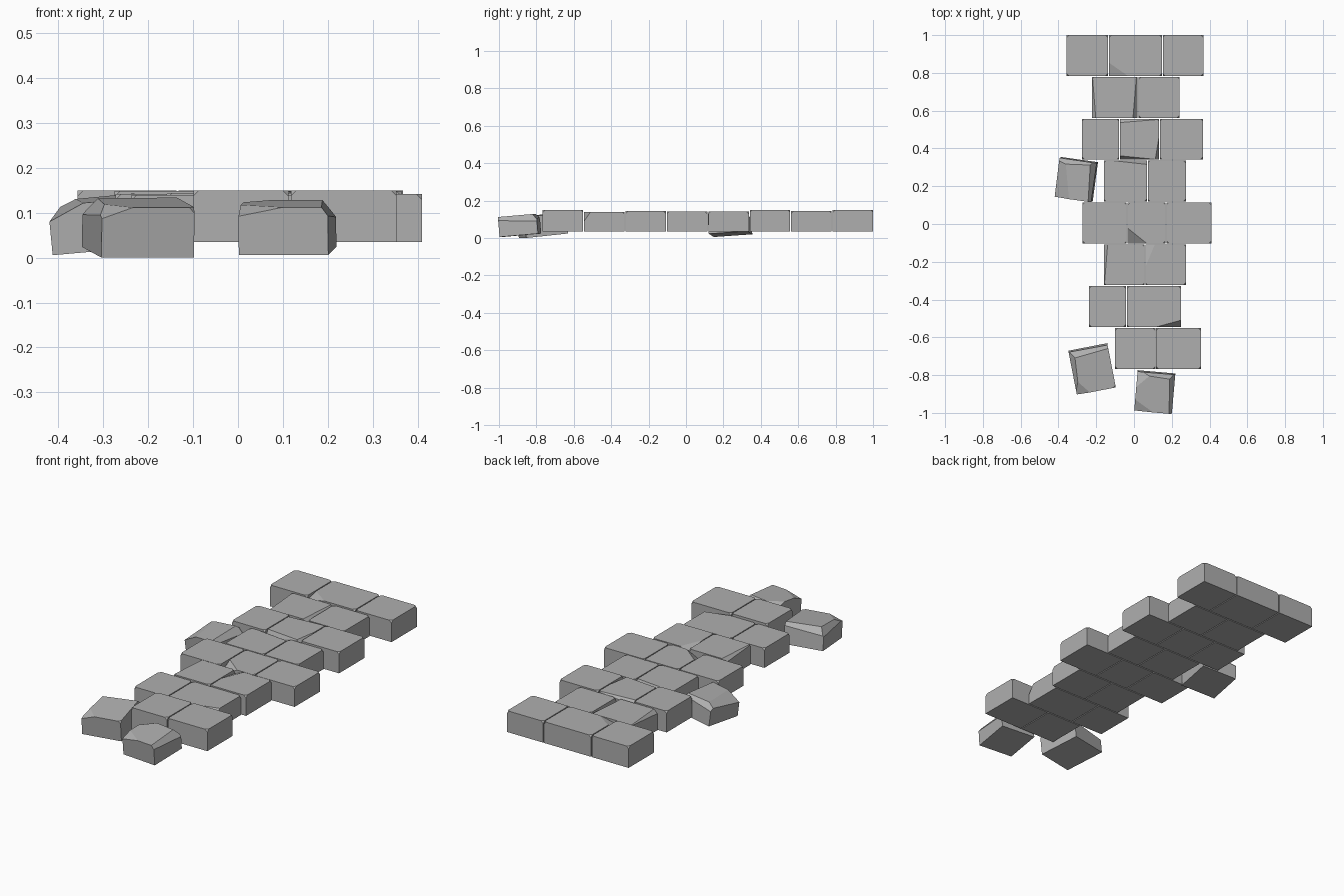
import bpy, bmesh
from math import radians
from mathutils import Vector, Euler

cube = bpy.data.objects.get("Cube")
if cube:
    bpy.data.objects.remove(cube)

stone_grey = bpy.data.materials.new("stone_grey")
stone_grey.use_nodes = True
colour = (0.43, 0.43, 0.43, 1)
stone_grey.diffuse_color = colour
stone_grey.node_tree.nodes["Principled BSDF"].inputs["Base Color"].default_value = colour

BASE = 0.035


def stone(name, size, location, chips=(), tilt=(0, 0, 0)):
    """Block with chipped top corners; a chip is (side x, side y, reach x, reach y, depth)."""
    half = Vector(size) / 2
    bm = bmesh.new()
    bmesh.ops.create_cube(bm, size=1)
    bmesh.ops.scale(bm, vec=size, verts=bm.verts)
    nicks = [(sx, sy, 0.013, 0.013, 0.013) for sx in (-1, 1) for sy in (-1, 1)]
    for sx, sy, a, b, d in list(chips) + nicks:
        corner = Vector((sx * half.x, sy * half.y, half.z))
        cut = bmesh.ops.bisect_plane(
            bm, geom=bm.verts[:] + bm.edges[:] + bm.faces[:],
            plane_co=corner - Vector((0, 0, d)),
            plane_no=Vector((sx / a, sy / b, 1 / d)).normalized(), clear_outer=True)
        edges = [e for e in cut["geom_cut"] if isinstance(e, bmesh.types.BMEdge)]
        if edges:
            bmesh.ops.holes_fill(bm, edges=edges)
    bmesh.ops.recalc_face_normals(bm, faces=bm.faces)
    mesh = bpy.data.meshes.new(name)
    bm.to_mesh(mesh)
    bm.free()
    mesh.materials.append(stone_grey)
    obj = bpy.data.objects.new(name, mesh)
    obj.location = location
    obj.rotation_euler = Euler([radians(t) for t in tilt])
    bpy.context.collection.objects.link(obj)


# Courses of the path, back to front: top height and joints across
courses = [
    (0.150, (-0.36, -0.135, 0.15, 0.37)),
    (0.145, (-0.225, 0.022, 0.243)),
    (0.149, (-0.277, -0.077, 0.135, 0.367)),
    (0.142, (-0.162, 0.071, 0.277)),
    (0.142, (-0.275, -0.036, 0.169, 0.412)),
    (0.144, (-0.162, 0.058, 0.277)),
    (0.140, (-0.24, -0.04, 0.25)),
    (0.150, (-0.102, 0.115, 0.356)),
]
# Larger breaks, by course and stone
breaks = {
    (0, 1): [(-1, -1, 0.1, 0.07, 0.02)],
    (1, 0): [(1, -1, 0.025, 0.3, 0.03), (-1, -1, 0.02, 0.25, 0.02)],
    (2, 1): [(-1, 1, 0.25, 0.02, 0.02), (1, -1, 0.02, 0.12, 0.03),
             (-1, -1, 0.2, 0.02, 0.04)],
    (3, 0): [(1, 1, 0.18, 0.02, 0.04)],
    (4, 1): [(-1, -1, 0.1, 0.08, 0.05)],
    (5, 0): [(-1, 1, 0.02, 0.25, 0.02)],
    (5, 1): [(-1, 1, 0.05, 0.12, 0.02)],
    (6, 1): [(1, -1, 0.13, 0.035, 0.05)],
}
pitch, depth, gap = 0.2215, 0.216, 0.005
for row, (top, joints) in enumerate(courses):
    y = 1 - depth / 2 - row * pitch
    for i, (x0, x1) in enumerate(zip(joints, joints[1:])):
        stone(f"path_stone_{row + 1}_{i + 1}", (x1 - x0 - gap, depth, top - BASE),
              ((x0 + x1) / 2, y, (top + BASE) / 2), breaks.get((row, i), ()))

# Loose stones tipped beside and in front of the path
stone("loose_side_stone", (0.197, 0.208, 0.11), (-0.307, 0.235, 0.076),
      [(-1, -1, 0.08, 0.35, 0.035), (1, 1, 0.03, 0.4, 0.04), (-1, 1, 0.3, 0.03, 0.03)],
      (4, -5, -8))
stone("loose_front_left_stone", (0.21, 0.228, 0.112), (-0.222, -0.768, 0.068),
      [(-1, -1, 0.07, 0.09, 0.025), (-1, 1, 0.4, 0.035, 0.035), (-1, 1, 0.03, 0.4, 0.04)],
      (6, 0, 11))
stone("loose_front_right_stone", (0.2, 0.207, 0.107), (0.11, -0.89, 0.068),
      [(-1, -1, 0.1, 0.06, 0.02), (-1, 1, 0.08, 0.08, 0.03), (1, 1, 0.4, 0.025, 0.03),
       (1, 1, 0.03, 0.4, 0.04)],
      (5, 0, -5))
